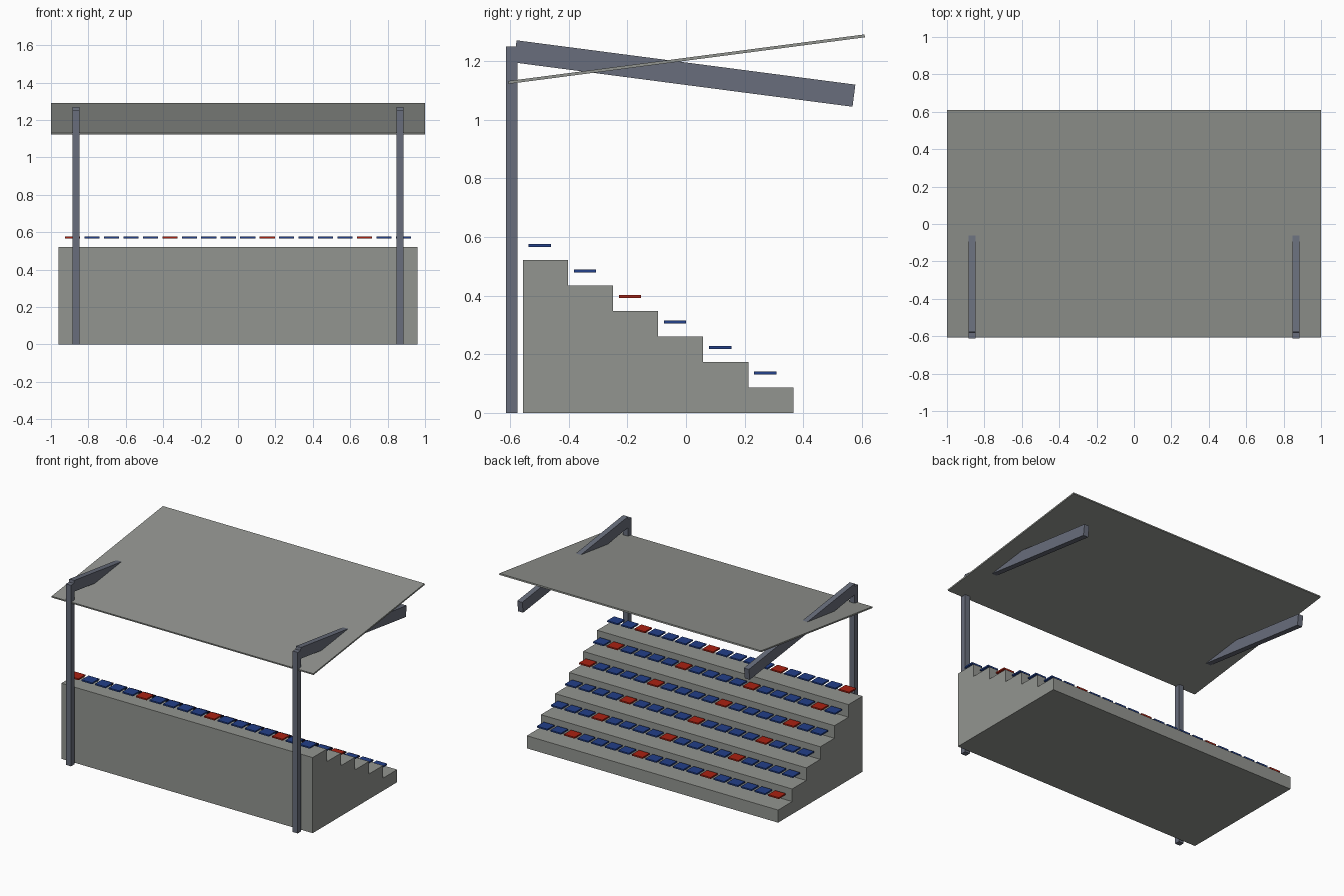
import bpy, bmesh, math
from mathutils import Matrix, Vector

cube = bpy.data.objects.get("Cube")
if cube:
    bpy.data.objects.remove(cube, do_unlink=True)


def material(name, rgb):
    m = bpy.data.materials.new(name)
    m.use_nodes = True
    color = (*rgb, 1)
    m.diffuse_color = color
    m.node_tree.nodes["Principled BSDF"].inputs["Base Color"].default_value = color
    return m


concrete = material("concrete_grey", (0.29, 0.30, 0.28))
steel = material("steel_grey", (0.14, 0.155, 0.20))
blue = material("seat_blue", (0.016, 0.05, 0.25))
red = material("seat_red", (0.40, 0.015, 0.006))


def finish(name, bm, *mats):
    mesh = bpy.data.meshes.new(name)
    bmesh.ops.recalc_face_normals(bm, faces=bm.faces)
    bm.to_mesh(mesh)
    bm.free()
    for m in mats:
        mesh.materials.append(m)
    obj = bpy.data.objects.new(name, mesh)
    bpy.context.collection.objects.link(obj)
    return obj


def add_box(bm, center, size, tilt=0, mat=0):
    """Box of the given size, tilted about the x axis."""
    matrix = (Matrix.Translation(center) @ Matrix.Rotation(tilt, 4, "X")
              @ Matrix.Diagonal((*size, 1)))
    verts = bmesh.ops.create_cube(bm, size=1, matrix=matrix)["verts"]
    for f in {f for v in verts for f in v.link_faces}:
        f.material_index = mat


def box(name, center, size, mat, tilt=0):
    bm = bmesh.new()
    add_box(bm, center, size, tilt)
    return finish(name, bm, mat)


ROWS, SEATS = 6, 18
FRONT, BACK = 0.366, -0.556
DEPTH, RISE = (FRONT - BACK) / ROWS, 0.087
PITCH = 0.104

# Stepped stand: side profile extruded across the width
profile = [(BACK, 0), (FRONT, 0)]
for r in range(ROWS):
    y = FRONT - r * DEPTH
    profile += [(y, (r + 1) * RISE), (y - DEPTH, (r + 1) * RISE)]
bm = bmesh.new()
side = bm.faces.new([bm.verts.new((-0.96, y, z)) for y, z in profile])
ext = bmesh.ops.extrude_face_region(bm, geom=[side])["geom"]
bmesh.ops.translate(bm, vec=Vector((1.92, 0, 0)),
                    verts=[g for g in ext if isinstance(g, bmesh.types.BMVert)])
finish("stepped_stand", bm, concrete)

# Seat rows: every fifth seat is red, shifted one place per row
for r in range(ROWS):
    bm = bmesh.new()
    y = FRONT - (r + 0.5) * DEPTH - 0.019
    z = (r + 1) * RISE + 0.049
    for i in range(SEATS):
        x = (i - (SEATS - 1) / 2) * PITCH
        add_box(bm, (x, y, z), (0.081, 0.076, 0.010), mat=int((i + r) % 5 == 0))
    finish(f"seat_row_{r + 1}", bm, blue, red)

# Rear posts and sloping roof beams
for name, s in (("left", 1), ("right", -1)):
    x = s * 0.866
    box(f"{name}_post", (x, -0.594, 0.625), (0.038, 0.038, 1.25), steel)
    box(f"{name}_roof_beam", (x, -0.005, 1.157), (0.038, 1.165, 0.076), steel,
        math.radians(-7.45))

# Roof sheet
box("roof_sheet", (0, 0.002, 1.206), (2.0, 1.225, 0.010), concrete, math.radians(7.45))
